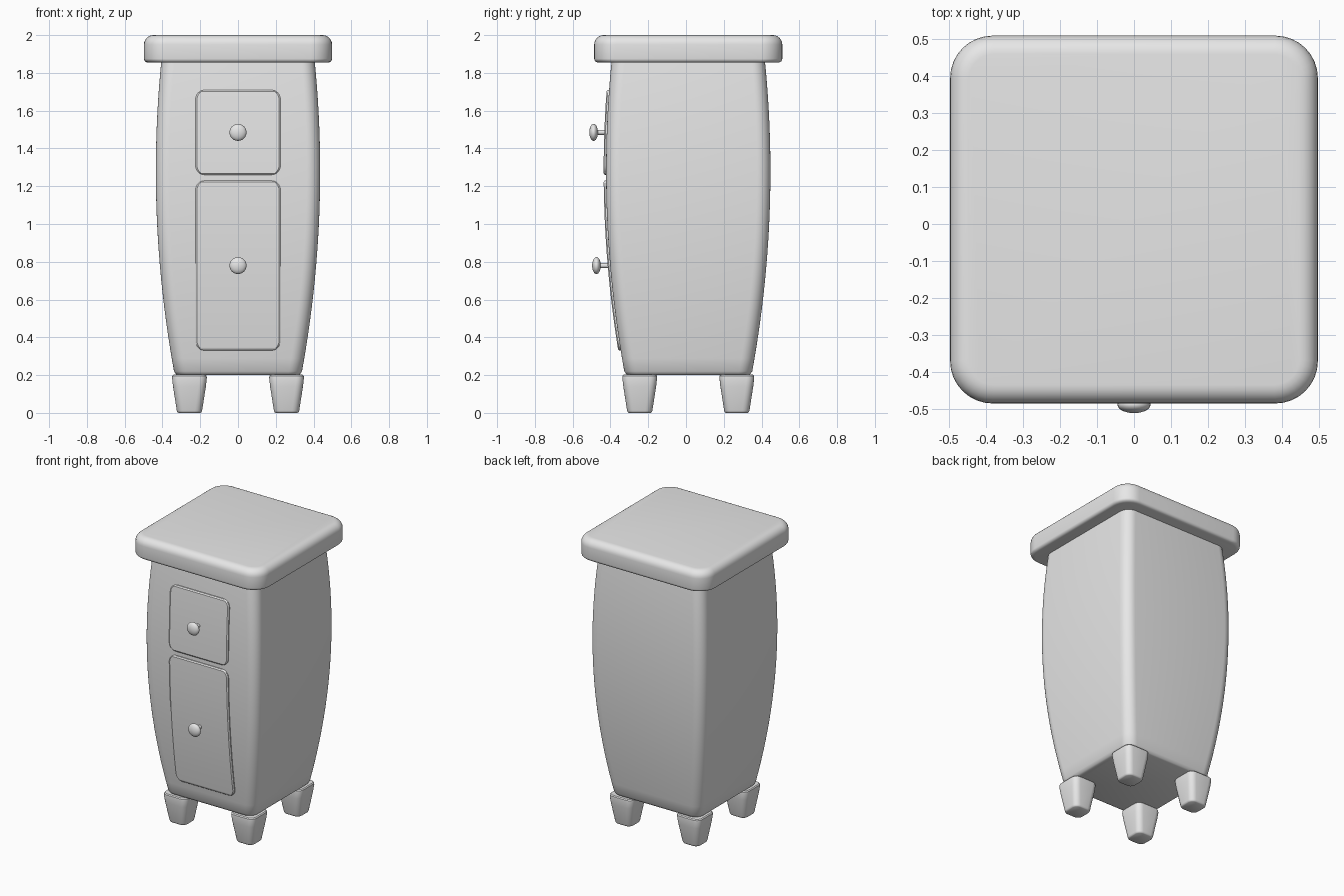
import bpy, bmesh, math
from mathutils import Matrix

if "Cube" in bpy.data.objects:
    bpy.data.objects.remove(bpy.data.objects["Cube"])

CY = 0.012  # cabinet centre line in y

paint = bpy.data.materials.new("plain_grey")
paint.diffuse_color = (0.8, 0.8, 0.8, 1)
paint.use_nodes = True
paint.node_tree.nodes["Principled BSDF"].inputs["Base Color"].default_value = paint.diffuse_color


def finish(name, bm, angle=35):
    bmesh.ops.recalc_face_normals(bm, faces=bm.faces)
    mesh = bpy.data.meshes.new(name)
    bm.to_mesh(mesh)
    bm.free()
    mesh.materials.append(paint)
    ob = bpy.data.objects.new(name, mesh)
    bpy.context.collection.objects.link(ob)
    bpy.ops.object.select_all(action='DESELECT')
    ob.select_set(True)
    bpy.context.view_layer.objects.active = ob
    bpy.ops.object.shade_smooth_by_angle(angle=math.radians(angle))
    return ob


def bridge(bm, rings):
    n = len(rings[0])
    for a, b in zip(rings, rings[1:]):
        for i in range(n):
            j = (i + 1) % n
            bm.faces.new((a[i], a[j], b[j], b[i]))
    bm.faces.new(rings[0])
    bm.faces.new(rings[-1])


def loft(name, profile, cx, cy, seg=8):
    """Stack of rounded squares; profile rows are (z, half width, corner radius)."""
    bm = bmesh.new()
    rings = []
    for z, h, r in profile:
        ring = []
        for q, (sx, sy) in enumerate(((1, 1), (-1, 1), (-1, -1), (1, -1))):
            for k in range(seg + 1):
                a = math.pi / 2 * (q + k / seg)
                ring.append(bm.verts.new((cx + sx * (h - r) + r * math.cos(a),
                                          cy + sy * (h - r) + r * math.sin(a), z)))
        rings.append(ring)
    bridge(bm, rings)
    return finish(name, bm)


def half_width(z):
    """Bulging side curve of the cabinet."""
    return 0.435 - 0.0857 * (z - 1.28) ** 2


# Bulging body with a softly rounded bottom edge
body = [(0.2, 0.318, 0.055), (0.205, 0.328, 0.062)]
for i in range(25):
    z = 0.22 + (1.87 - 0.22) * i / 24
    body.append((z, half_width(z), 0.07))
loft("cabinet_body", body, 0, CY)

# Overhanging rounded top slab
slab = [(1.855, 0.475, 0.10)]
slab += [(1.875 - 0.02 * math.cos(a), 0.478 + 0.02 * math.sin(a), 0.115)
         for a in (math.pi / 8 * k for k in range(1, 5))]
slab += [(1.95 + 0.05 * math.sin(a), 0.448 + 0.05 * math.cos(a), 0.07 + 0.045 * math.cos(a))
         for a in (math.pi / 12 * k for k in range(7))]
loft("top_slab", slab, 0, CY)

# Four tapered feet
foot = [(0, 0.058, 0.03), (0.004, 0.064, 0.036), (0.012, 0.067, 0.038),
        (0.14, 0.087, 0.04), (0.185, 0.092, 0.04), (0.196, 0.091, 0.04), (0.202, 0.085, 0.036)]
for sx, side in ((-1, "left"), (1, "right")):
    for sy, end in ((-1, "front"), (1, "back")):
        loft(f"foot_{end}_{side}", foot, sx * 0.257, CY + sy * 0.257, 5)


def drawer(name, z0, z1, w=0.225, r=0.05, thick=0.013):
    """Raised rounded panel that follows the bulge of the body."""
    ends = [0, 0.003, 0.008, 0.016, 0.027, 0.038, r]
    zs = [z0 + d for d in ends]
    zs += [z0 + r + (z1 - z0 - 2 * r) * i / 12 for i in range(1, 12)]
    zs += [z1 - d for d in reversed(ends)]
    bm = bmesh.new()
    rows = []
    for z in zs:
        d = min(z - z0, z1 - z, r)
        hw = w - r + math.sqrt(max(r * r - (r - d) ** 2, 0))
        surf = CY - half_width(z)
        lift = thick - 0.006 * max(0, 1 - d / 0.008)
        pts = [(-hw, 0.02), (-hw, -thick + 0.006), (-hw + 0.008, -lift)]
        pts += [(-x, y) for x, y in reversed(pts)]
        rows.append([bm.verts.new((x, surf + y, z)) for x, y in pts])
    bridge(bm, rows)
    finish(name, bm)


def knob(name, z, y):
    """Flattened round knob on a thin stem."""
    bm = bmesh.new()
    bmesh.ops.create_uvsphere(bm, u_segments=24, v_segments=14, radius=1,
                              matrix=Matrix.Translation((0, y, z))
                              @ Matrix.Diagonal((0.045, 0.023, 0.045, 1))
                              @ Matrix.Rotation(math.pi / 2, 4, 'X'))
    finish(name, bm)
    back = CY - half_width(z) + 0.02
    bm = bmesh.new()
    bmesh.ops.create_cone(bm, cap_ends=True, segments=16, radius1=0.013, radius2=0.013,
                          depth=back - y,
                          matrix=Matrix.Translation((0, (back + y) / 2, z))
                          @ Matrix.Rotation(math.pi / 2, 4, 'X'))
    finish(name + "_stem", bm)


# Drawer fronts and their knobs
drawer("upper_drawer", 1.26, 1.71)
drawer("lower_drawer", 0.33, 1.23)
knob("upper_knob", 1.485, -0.489)
knob("lower_knob", 0.78, -0.474)
